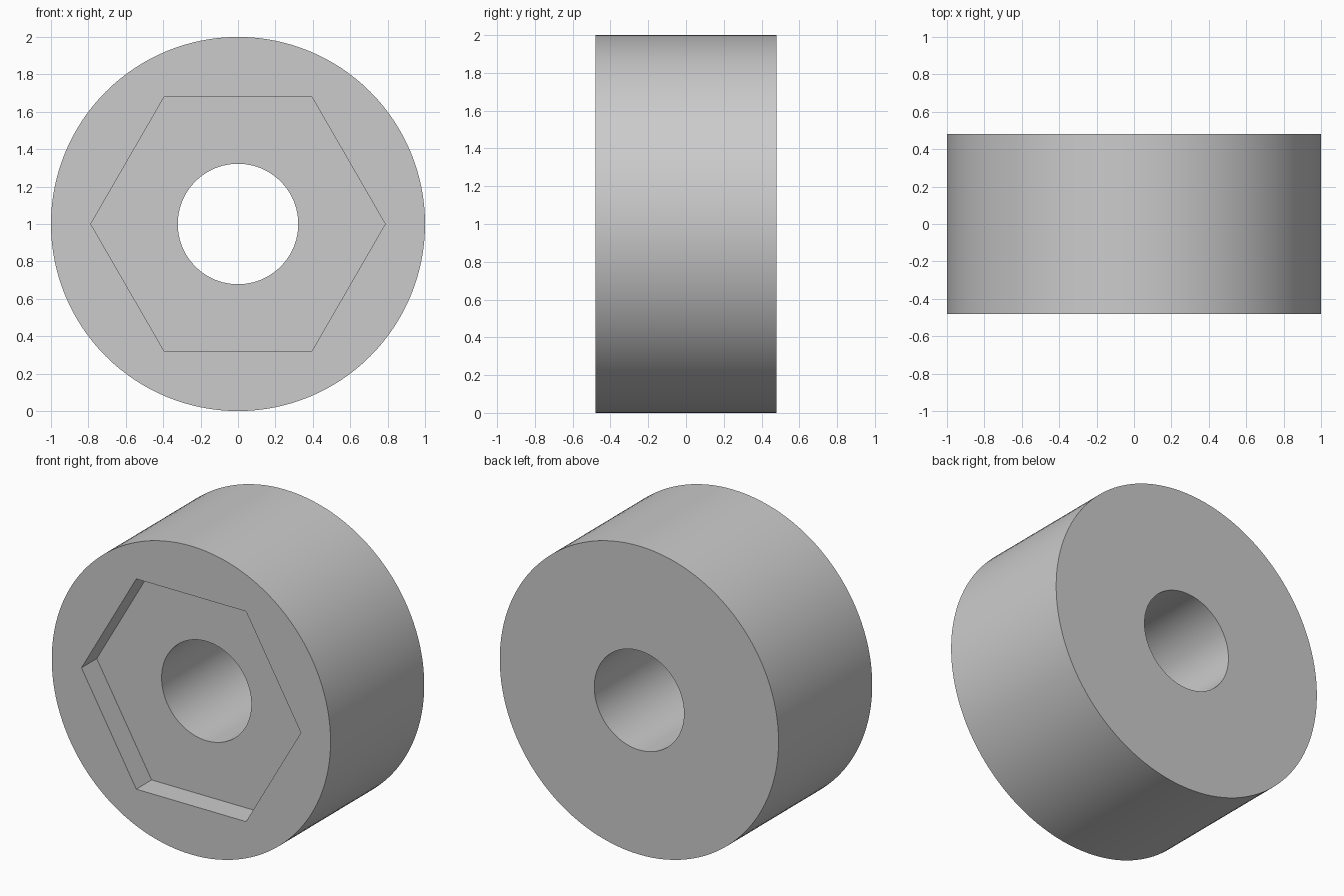
import bpy
from math import radians

DEPTH = 0.96
OUTER_R, BORE_R = 1.0, 0.322
HEX_R, HEX_DEPTH = 0.787, 0.157

default = bpy.data.objects.get("Cube")
if default:
    bpy.data.objects.remove(default, do_unlink=True)

grey = bpy.data.materials.new("plain grey")
grey.use_nodes = True
colour = (0.6, 0.6, 0.6, 1)
grey.diffuse_color = colour
grey.node_tree.nodes["Principled BSDF"].inputs["Base Color"].default_value = colour


def prism(name, sides, radius, y_min, y_max, turn=0):
    """Upright prism whose axis runs along y, centred at z = 1."""
    bpy.ops.mesh.primitive_cylinder_add(
        vertices=sides, radius=radius, depth=y_max - y_min,
        location=(0, (y_min + y_max) / 2, 1))
    obj = bpy.context.object
    obj.name = name
    obj.rotation_euler = (radians(90), radians(turn), 0)
    bpy.ops.object.transform_apply(location=True, rotation=True, scale=True)
    obj.data.materials.append(grey)
    return obj


def cut(target, cutter):
    """Subtract the cutter from the target and discard it."""
    mod = target.modifiers.new("cut", "BOOLEAN")
    mod.operation = "DIFFERENCE"
    mod.solver = "EXACT"
    mod.object = cutter
    bpy.context.view_layer.objects.active = target
    bpy.ops.object.modifier_apply(modifier=mod.name)
    bpy.data.objects.remove(cutter, do_unlink=True)


# Round body
front = -DEPTH / 2
body = prism("round_spacer_body", 128, OUTER_R, front, -front)

# Through bore
cut(body, prism("bore_cutter", 96, BORE_R, -1, 1))

# Hexagonal recess in the front, corners pointing left and right
cut(body, prism("hex_recess_cutter", 6, HEX_R, -1, front + HEX_DEPTH, 90))

# Smooth round walls, crisp rims
bpy.ops.object.select_all(action="DESELECT")
body.select_set(True)
bpy.context.view_layer.objects.active = body
bpy.ops.object.shade_smooth_by_angle(angle=radians(30))
